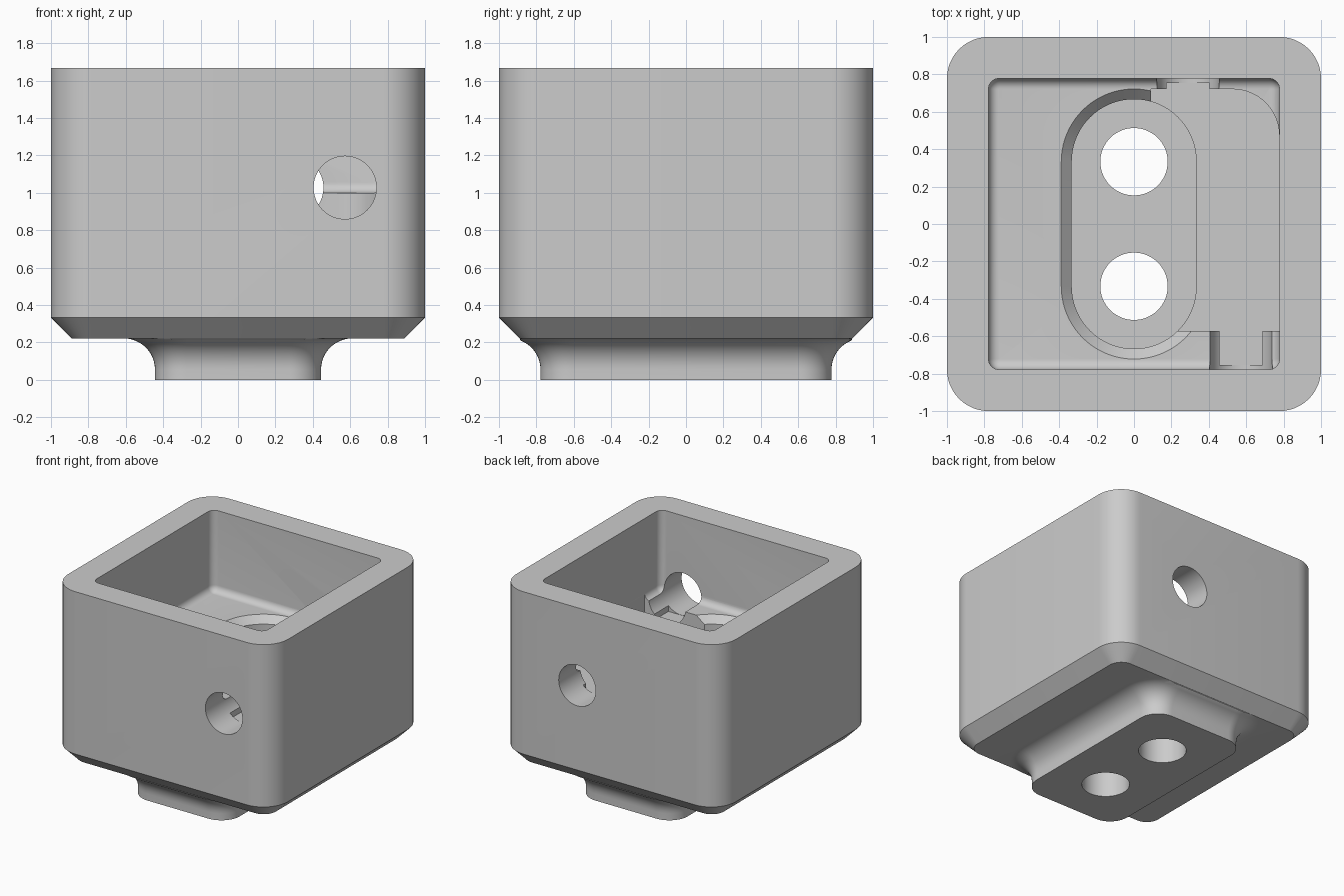
import bpy, bmesh
from math import sin, cos, pi, radians
from mathutils import Matrix

cube = bpy.data.objects.get("Cube")
if cube:
    bpy.data.objects.remove(cube, do_unlink=True)

grey = bpy.data.materials.new("plain_grey")
grey.use_nodes = True
grey.diffuse_color = (0.6, 0.6, 0.6, 1)
grey.node_tree.nodes["Principled BSDF"].inputs["Base Color"].default_value = (0.6, 0.6, 0.6, 1)


def finish(bm, name):
    bmesh.ops.recalc_face_normals(bm, faces=bm.faces)
    mesh = bpy.data.meshes.new(name)
    bm.to_mesh(mesh)
    bm.free()
    mesh.materials.append(grey)
    obj = bpy.data.objects.new(name, mesh)
    bpy.context.collection.objects.link(obj)
    return obj


def rounded_rect(hx, hy, r, steps=12):
    """Outline of a rounded rectangle; one arc per corner."""
    pts = []
    for k, (sx, sy) in enumerate([(1, 1), (-1, 1), (-1, -1), (1, -1)]):
        for i in range(steps + 1):
            a = pi / 2 * (k + i / steps)
            pts.append((sx * (hx - r) + r * cos(a), sy * (hy - r) + r * sin(a)))
    return pts


def loft(name, rows):
    """Solid skinned through (z, outline) rows, capped at both ends."""
    bm = bmesh.new()
    rings = [[bm.verts.new((x, y, z)) for x, y in pts] for z, pts in rows]
    n = len(rings[0])
    for a, b in zip(rings, rings[1:]):
        for i in range(n):
            j = (i + 1) % n
            bm.faces.new((a[i], a[j], b[j], b[i]))
    bm.faces.new(rings[0][::-1])
    bm.faces.new(rings[-1])
    return finish(bm, name)


def cylinder(name, r, length, centre, along_y=False):
    bm = bmesh.new()
    turn = Matrix.Rotation(pi / 2 if along_y else 0, 4, 'X')
    bmesh.ops.create_cone(bm, cap_ends=True, segments=64, radius1=r, radius2=r,
                          depth=length, matrix=Matrix.Translation(centre) @ turn)
    return finish(bm, name)


def box(name, x0, x1, y0, y1, z0, z1):
    return loft(name, [(z, [(x0, y0), (x1, y0), (x1, y1), (x0, y1)]) for z in (z0, z1)])


# Outer shell with chamfered lower edge
housing = loft("housing", [
    (0.222, rounded_rect(0.889, 0.889, 0.111)),
    (0.333, rounded_rect(1, 1, 0.222)),
    (1.667, rounded_rect(1, 1, 0.222))])

# Foot flaring into the underside with a concave fillet
R = 0.167
profile = [(0, 0)] + [(0.055 + R * sin(t), R * (1 - cos(t)))
                      for t in [i * pi / 24 for i in range(13)]] + [(0.29, R)]
rows = []
for z, off in profile:
    outline = rounded_rect(0.444 + off, 0.778 + off, 0.167 + off)
    rows.append((z, [(x, max(-0.888, min(0.888, y))) for x, y in outline]))
foot = loft("foot", rows)

# Main cavity with a filleted floor
F = 0.055
rows = []
for i in range(9):
    t = i * pi / 16
    inset = F * (1 - sin(t))
    rows.append((1 + F * (1 - cos(t)),
                 rounded_rect(0.778 - inset, 0.778 - inset, F + 0.002 - inset, 8)))
rows.append((1.8, rounded_rect(0.778, 0.778, F + 0.002, 8)))
cavity = loft("cavity_cutter", rows)

# Obround pocket with a chamfered rim
pocket = loft("pocket_cutter", [
    (0.6, rounded_rect(0.333, 0.667, 0.333, 20)),
    (0.944, rounded_rect(0.333, 0.667, 0.333, 20)),
    (1.0, rounded_rect(0.389, 0.722, 0.389, 20)),
    (1.02, rounded_rect(0.389, 0.722, 0.389, 20))])

# Wire channel beside the pocket, with one large rounded corner
CH = 0.855
corner = [(0.527 + 0.25 * cos(i * pi / 32), 0.471 + 0.25 * sin(i * pi / 32)) for i in range(17)]
outline = [(0.09, -0.572), (0.777, -0.572)] + corner + [(0.09, 0.721)]
channel = loft("channel_cutter", [(CH, outline), (1.09, outline)])

cutters = [cavity, pocket, channel]

# Wall holes and the small notches leading from them into the channel
for name, x, y0, y1, n0, n1 in [("front", 0.572, -1.2, -0.5, -0.755, -0.5),
                                ("back", 0.289, 0.6, 1.2, 0.65, 0.755)]:
    cutters.append(cylinder(name + "_hole_cutter", 0.168, y1 - y0, (x, (y0 + y1) / 2, 1.028), True))
    cutters.append(box(name + "_notch_cutter", x - 0.116, x + 0.116, n0, n1, CH + 0.004, 1.02))

# Screw holes through the foot
for name, y in [("front", -0.333), ("back", 0.333)]:
    cutters.append(cylinder(name + "_screw_cutter", 0.18, 1.0, (0, y, 0.3)))

# Combine everything into one solid
bpy.context.view_layer.objects.active = housing
for tool, op in [(foot, 'UNION')] + [(c, 'DIFFERENCE') for c in cutters]:
    mod = housing.modifiers.new(tool.name, 'BOOLEAN')
    mod.operation = op
    mod.solver = 'EXACT'
    mod.object = tool
    bpy.ops.object.modifier_apply(modifier=mod.name)
    bpy.data.objects.remove(tool, do_unlink=True)

bpy.ops.object.select_all(action='DESELECT')
housing.select_set(True)
bpy.ops.object.shade_smooth_by_angle(angle=radians(25))
